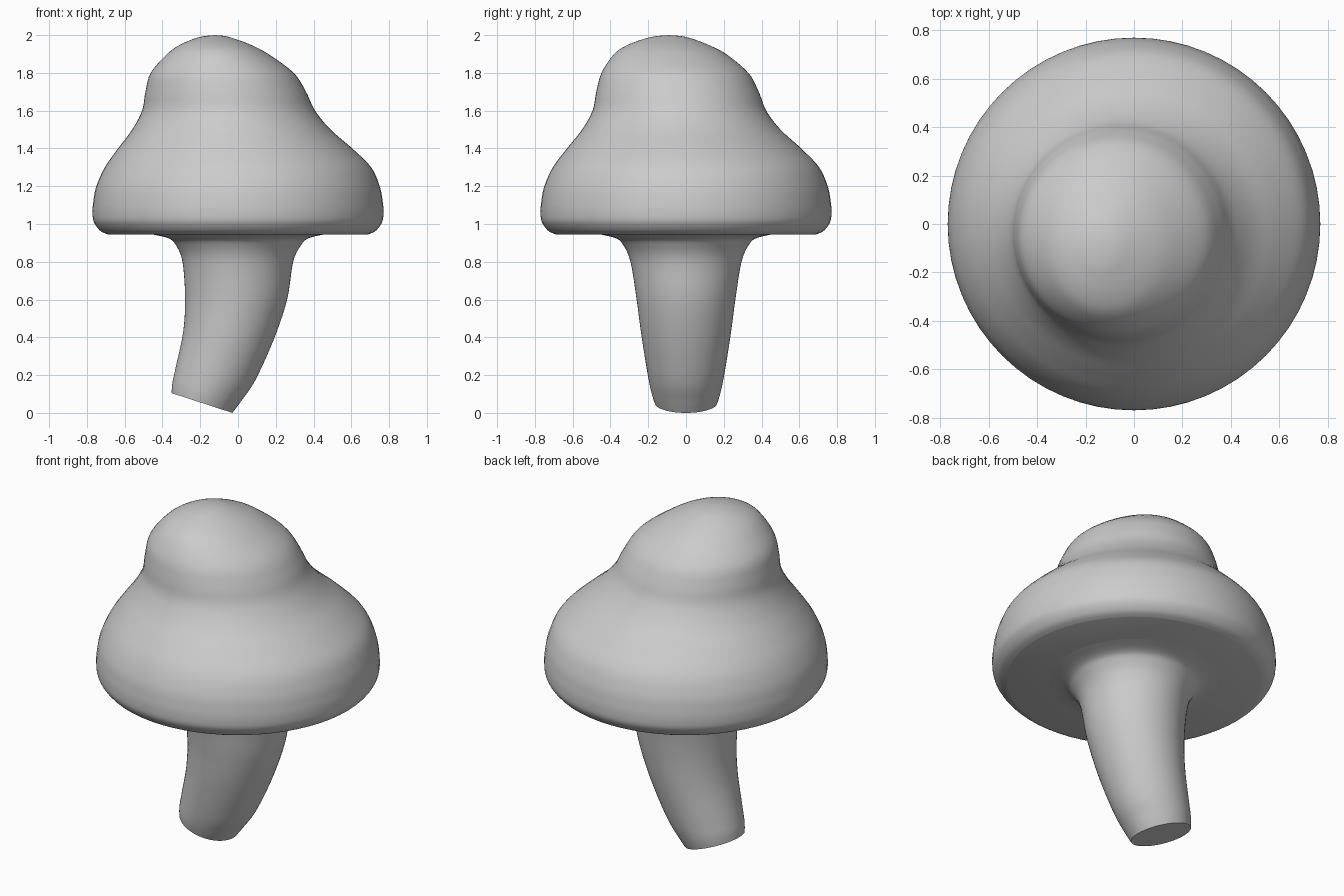
import bpy, bmesh, math
from mathutils import Vector

if "Cube" in bpy.data.objects:
    bpy.data.objects.remove(bpy.data.objects["Cube"])

SIDES = 64
STEPS = 5


def spline(rows, steps):
    """Catmull-Rom smoothing through rows of numbers."""
    rows = [Vector(r) for r in rows]
    out = []
    for i in range(len(rows) - 1):
        a, b = rows[max(i - 1, 0)], rows[i]
        c, d = rows[i + 1], rows[min(i + 2, len(rows) - 1)]
        for s in range(steps):
            t = s / steps
            out.append(0.5 * (2 * b + (c - a) * t + (2 * a - 5 * b + 4 * c - d) * t ** 2
                              + (3 * b - a - 3 * c + d) * t ** 3))
    return out + [rows[-1]]


def loft(name, rows, tip=None):
    """Skin elliptical rings: x left, z left, x right, z right, y front, y back."""
    bm = bmesh.new()
    rings = []
    for xl, zl, xr, zr, yf, yb in spline(rows, STEPS):
        ring = []
        for i in range(SIDES):
            c, s = math.cos(math.tau * i / SIDES), math.sin(math.tau * i / SIDES)
            ring.append(bm.verts.new(((xl + xr) / 2 + c * (xr - xl) / 2,
                                      (yf + yb) / 2 + s * (yb - yf) / 2,
                                      (zl + zr) / 2 + c * (zr - zl) / 2)))
        rings.append(ring)
    for a, b in zip(rings, rings[1:]):
        for i in range(SIDES):
            j = (i + 1) % SIDES
            bm.faces.new((a[i], a[j], b[j], b[i]))
    bm.faces.new(rings[0][::-1])
    if tip:
        top = bm.verts.new(tip)
        for i in range(SIDES):
            bm.faces.new((rings[-1][i], rings[-1][(i + 1) % SIDES], top))
    else:
        bm.faces.new(rings[-1])
    bmesh.ops.recalc_face_normals(bm, faces=bm.faces)
    mesh = bpy.data.meshes.new(name)
    bm.to_mesh(mesh)
    bm.free()
    obj = bpy.data.objects.new(name, mesh)
    bpy.context.collection.objects.link(obj)
    bpy.ops.object.select_all(action='DESELECT')
    obj.select_set(True)
    bpy.context.view_layer.objects.active = obj
    bpy.ops.object.shade_smooth_by_angle(angle=math.radians(50))
    return obj


# Cap: round brim, then the leaning dome (z, left, right, front, back)
brim = [(z, -r, r, -r, r) for z, r in
        ((0.945, 0.69), (0.965, 0.73), (1.01, 0.763), (1.06, 0.77), (1.12, 0.766),
         (1.2, 0.75), (1.3, 0.705))]
dome = [(1.4, -0.635, 0.605, -0.63, 0.61),
        (1.5, -0.56, 0.49, -0.55, 0.50),
        (1.6, -0.508, 0.408, -0.495, 0.425),
        (1.7, -0.49, 0.36, -0.475, 0.385),
        (1.8, -0.462, 0.295, -0.447, 0.33),
        (1.9, -0.375, 0.16, -0.38, 0.212),
        (1.95, -0.305, 0.065, -0.305, 0.115),
        (1.985, -0.22, -0.03, -0.205, 0.02),
        (1.996, -0.17, -0.072, -0.147, -0.035)]
loft("cap", [(l, z, r, z, f, b) for z, l, r, f, b in brim + dome], (-0.12, -0.09, 2.0))

# Stem: curved and tapered, flaring into the underside (left, z, right, z, half depth)
stem = [(-0.352, 0.105, -0.03, 0.0, 0.165),
        (-0.347, 0.16, 0.015, 0.06, 0.183),
        (-0.33, 0.24, 0.09, 0.17, 0.203),
        (-0.29, 0.43, 0.19, 0.39, 0.236),
        (-0.28, 0.61, 0.26, 0.6, 0.262),
        (-0.294, 0.8, 0.292, 0.8, 0.294),
        (-0.33, 0.89, 0.335, 0.89, 0.333),
        (-0.37, 0.925, 0.375, 0.925, 0.373),
        (-0.46, 0.946, 0.46, 0.946, 0.46)]
loft("stem", [(l, zl, r, zr, -h, h) for l, zl, r, zr, h in stem])
